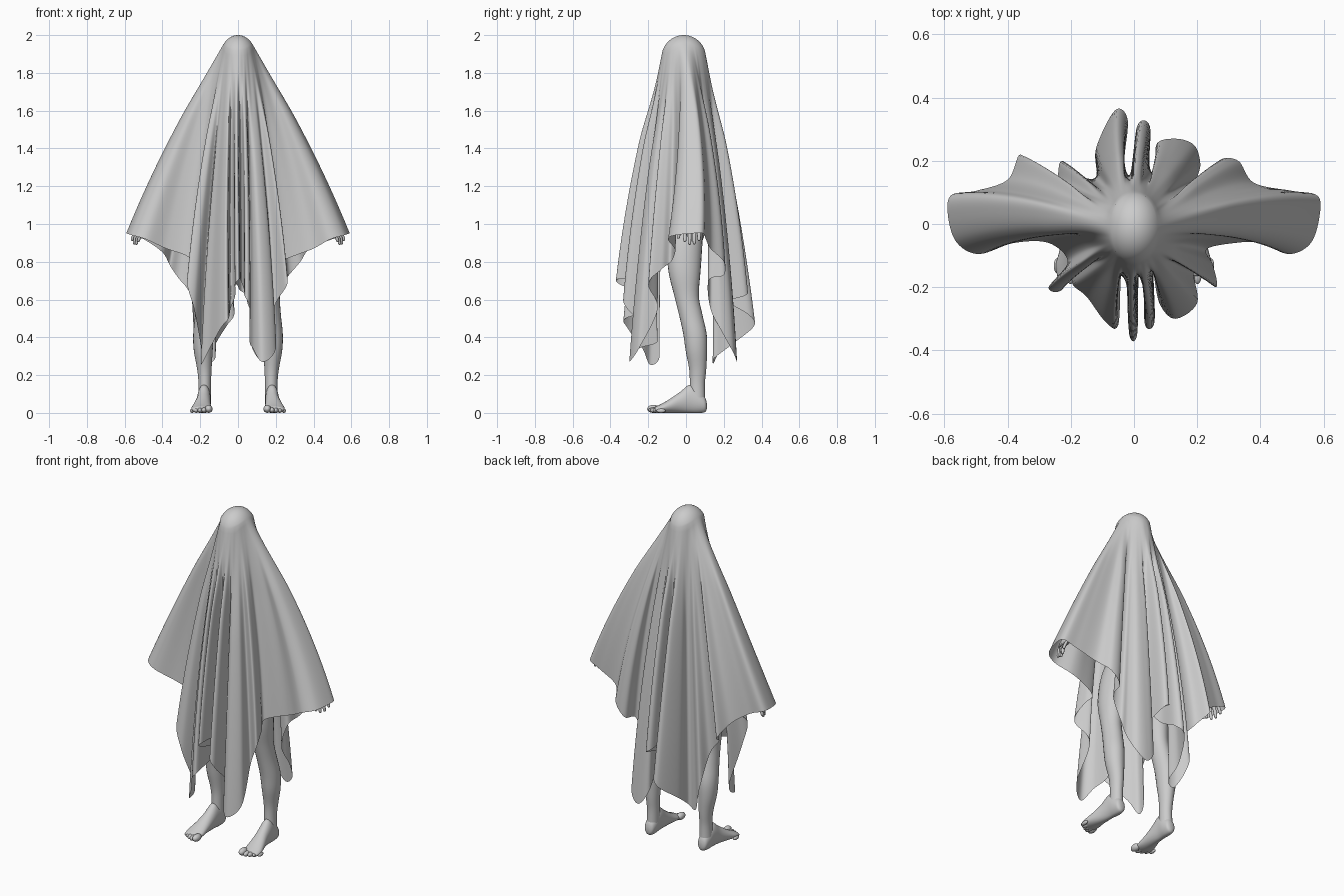
import bpy, bmesh
from math import sin, cos, pi, radians
from mathutils import Vector


def spline(pts, n, closed=False):
    """Catmull-Rom samples through tuples, n per span."""
    P = [Vector(p) for p in pts]
    c, out = len(P), []
    get = (lambda i: P[i % c]) if closed else (lambda i: P[max(0, min(c - 1, i))])
    for i in range(c if closed else c - 1):
        a, b, d, e = get(i - 1), get(i), get(i + 1), get(i + 2)
        for k in range(n):
            t = k / n
            out.append(0.5 * (2 * b + (d - a) * t + (2 * a - 5 * b + 4 * d - e) * t * t
                              + (3 * b - a - 3 * d + e) * t ** 3))
    if not closed:
        out.append(P[-1])
    return out


def skin(name, rings, cap_start=False, cap_end=False):
    """Join closed rings of points into a smooth surface."""
    bm = bmesh.new()
    vs = [[bm.verts.new(p) for p in r] for r in rings]
    n = len(vs[0])
    for a, b in zip(vs, vs[1:]):
        for i in range(n):
            j = (i + 1) % n
            bm.faces.new((a[i], a[j], b[j], b[i]))
    if cap_start:
        bm.faces.new(vs[0])
    if cap_end:
        bm.faces.new(vs[-1])
    bmesh.ops.remove_doubles(bm, verts=bm.verts, dist=1e-5)
    bmesh.ops.recalc_face_normals(bm, faces=bm.faces)
    me = bpy.data.meshes.new(name)
    bm.to_mesh(me)
    bm.free()
    for p in me.polygons:
        p.use_smooth = True
    ob = bpy.data.objects.new(name, me)
    bpy.context.collection.objects.link(ob)
    return ob


def loft(name, secs, axis='z', s=1, n=24, sub=4):
    """Elliptical limb: sections (x, y, z, ra, rb), mirrored by s."""
    rings = []
    for x, y, z, ra, rb in spline(secs, sub):
        ring = []
        for k in range(n):
            u, v = ra * cos(2 * pi * k / n), rb * sin(2 * pi * k / n)
            ring.append((s * (x + u), y + v, z) if axis == 'z' else (s * (x + u), y, max(0, z + v)))
        rings.append(ring)
    return skin(name, rings, True, True)


def ball(name, loc, r, scale):
    bm = bmesh.new()
    bmesh.ops.create_uvsphere(bm, u_segments=16, v_segments=10, radius=r)
    for v in bm.verts:
        v.co = Vector(v.co[i] * scale[i] + loc[i] for i in range(3))
    me = bpy.data.meshes.new(name)
    bm.to_mesh(me)
    bm.free()
    for p in me.polygons:
        p.use_smooth = True
    bpy.context.collection.objects.link(bpy.data.objects.new(name, me))


# Sheet hem: from right hand round the back, then from left hand round the front
hem_back = [
    (.588, .03, .95), (.58, .09, .95), (.50, .105, .92), (.38, .13, .87), (.33, .20, .80),
    (.27, .20, .73), (.25, .12, .70), (.20, .13, .55), (.21, .19, .43), (.19, .25, .32),
    (.13, .27, .27), (.07, .25, .36), (.08, .15, .50), (.05, .18, .58), (.05, .31, .62),
    (.01, .31, .65), (-.01, .15, .68), (-.03, .20, .60), (-.02, .33, .52), (-.06, .36, .46),
    (-.12, .24, .36), (-.12, .15, .29), (-.17, .15, .27), (-.23, .20, .43), (-.25, .13, .62),
    (-.32, .14, .72), (-.36, .22, .78), (-.40, .14, .85), (-.50, .105, .92), (-.58, .09, .95)]
hem_front = [
    (-.588, .02, .95), (-.56, -.06, .94), (-.49, -.095, .92), (-.38, -.06, .87), (-.27, -.06, .83),
    (-.21, -.12, .77), (-.27, -.20, .70), (-.23, -.21, .54), (-.19, -.14, .31), (-.195, -.19, .255),
    (-.15, -.23, .34), (-.09, -.31, .45), (-.05, -.32, .50), (-.04, -.16, .55), (-.015, -.20, .62),
    (-.015, -.35, .68), (.01, -.35, .71), (.015, -.16, .70), (.03, -.20, .66), (.035, -.32, .62),
    (.065, -.31, .55), (.06, -.15, .39), (.08, -.25, .34), (.13, -.30, .27), (.20, -.25, .34),
    (.19, -.15, .55), (.26, -.20, .68), (.25, -.13, .76), (.23, -.08, .80), (.32, -.06, .84),
    (.40, -.06, .87), (.49, -.095, .92), (.56, -.06, .94)]
SUB = 8
hem = spline(hem_back + hem_front, SUB, True)
nb, nf = len(hem_back) * SUB, len(hem_front) * SUB
W = 18  # half window that averages the folds away near the head

# Draped sheet: each strand rounds the head, then hangs to its hem point
strands = []
for i, end in enumerate(hem):
    a = pi * i / nb if i < nb else pi + pi * (i - nb) / nf
    phi = radians(72 - 20 * cos(a) ** 2)
    calm = sum((hem[(i + j) % len(hem)] for j in range(-W, W + 1)), Vector()) / (2 * W + 1)
    calm.z = end.z

    def dome(p):
        return Vector((.096 * sin(p) * cos(a), -.012 + .118 * sin(p) * sin(a), 1.88 + .12 * cos(p)))
    line = [dome(phi * k / 12) for k in range(12)]
    p0 = dome(phi)
    # shoulders and arms push the sides of the sheet backwards
    push = Vector((cos(a) * .055, sin(a) * .055 + .06 * abs(cos(a)) ** 6, 0))
    for k in range(51):
        t = k / 50
        w = min(1, t / .4)
        goal = calm.lerp(end, w * w * (3 - 2 * w))
        line.append(p0.lerp(goal, t) + push * 2 * t * (1 - t))
    strands.append(line)
skin("draped_sheet", [list(r) for r in zip(*strands)])

# Torso and head under the sheet
loft("torso_and_head", [
    (0, 0, .86, .06, .05), (0, 0, .93, .15, .095), (0, 0, 1.02, .16, .10), (0, 0, 1.17, .12, .085),
    (0, 0, 1.40, .14, .095), (0, .01, 1.55, .13, .065), (0, .01, 1.62, .06, .05),
    (0, 0, 1.70, .055, .06), (0, -.01, 1.80, .075, .09), (0, -.01, 1.90, .075, .092),
    (0, -.01, 1.96, .045, .06), (0, -.01, 1.98, .01, .01)], n=32)

for side, s in (("right", 1), ("left", -1)):
    # Leg
    loft(side + "_leg", [
        (.178, .06, .05, .034, .042), (.176, .06, .15, .033, .040), (.178, .062, .23, .038, .045),
        (.184, .055, .33, .050, .057), (.183, .047, .42, .054, .062), (.175, .025, .52, .052, .062),
        (.167, .003, .62, .054, .065), (.157, -.008, .75, .066, .085),
        (.125, -.008, .90, .080, .095), (.10, 0, 1.02, .07, .09)], s=s)
    # Foot
    loft(side + "_foot", [
        (.178, .110, .036, .012, .016), (.178, .100, .044, .028, .040), (.178, .065, .060, .035, .062),
        (.180, .02, .074, .035, .075), (.183, -.03, .056, .038, .056), (.190, -.085, .037, .046, .037),
        (.195, -.13, .024, .052, .024), (.197, -.165, .017, .046, .015)], 'y', s)
    for k in range(5):
        r = .021 if k == 0 else .0155 - .001 * k
        ball(f"{side}_toe_{k + 1}", (s * (.155 + .004 * (k > 0) + .021 * k), -.172 + .0025 * k * k, r),
             r, (.95, 2.1 if k else 1.6, 1))
    # Arm and palm
    loft(side + "_arm", [
        (.13, .03, 1.56, .035, .05), (.18, .035, 1.53, .045, .05), (.26, .04, 1.40, .042, .042),
        (.33, .04, 1.27, .037, .038), (.38, .035, 1.20, .034, .036), (.45, .03, 1.09, .025, .030),
        (.485, .03, 1.05, .022, .032), (.51, .03, 1.00, .020, .045), (.527, .03, .965, .018, .044)], s=s)
    # Fingers and thumb
    for k in range(4):
        y, dx, tip = -.006 + .025 * k, .011 * (k - 1.5), (.905, .890, .892, .910)[k]
        loft(f"{side}_finger_{k + 1}", [
            (.522 + dx / 2, y, .98, .010, .011), (.535 + dx, y, .94, .009, .010),
            (.543 + dx, y, tip + .008, .008, .008), (.543 + dx, y, tip, .003, .003)], s=s, n=12)
    loft(side + "_thumb", [
        (.495, 0, 1.03, .012, .014), (.505, -.03, .98, .010, .011),
        (.51, -.04, .93, .008, .008), (.51, -.04, .922, .003, .003)], s=s, n=12)
